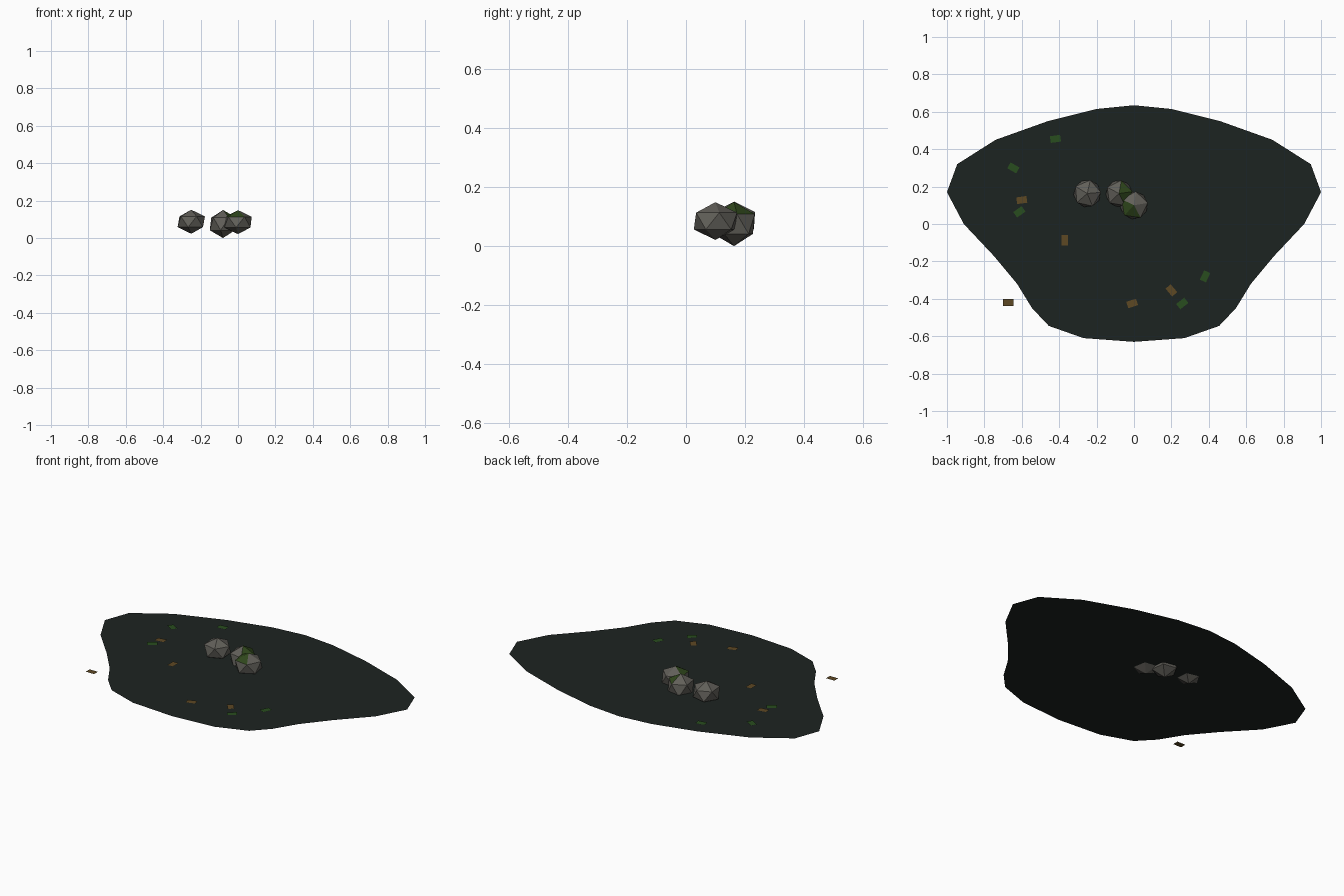
import bpy, bmesh
from math import radians
from mathutils import Matrix, Vector

if "Cube" in bpy.data.objects:
    bpy.data.objects.remove(bpy.data.objects["Cube"])


def material(name, rgb):
    m = bpy.data.materials.new(name)
    m.diffuse_color = (*rgb, 1)
    m.use_nodes = True
    m.node_tree.nodes["Principled BSDF"].inputs["Base Color"].default_value = m.diffuse_color
    return m


WATER = material("dark_water", (0.012, 0.017, 0.015))
STONE = material("stone", (0.12, 0.115, 0.10))
MOSS = material("moss", (0.03, 0.065, 0.012))
GREEN = material("green_leaf", (0.022, 0.075, 0.013))
BROWN = material("brown_leaf", (0.11, 0.065, 0.017))


def finish(bm, name, mats):
    me = bpy.data.meshes.new(name)
    bm.to_mesh(me)
    bm.free()
    for m in mats:
        me.materials.append(m)
    ob = bpy.data.objects.new(name, me)
    bpy.context.collection.objects.link(ob)
    return ob


# Water surface: one flat sheet from a mirrored half outline
half = [(0, 0.635), (0.2, 0.615), (0.46, 0.55), (0.74, 0.45), (0.945, 0.32),
        (1, 0.17), (0.91, 0), (0.75, -0.17), (0.625, -0.32), (0.545, -0.45),
        (0.455, -0.545), (0.27, -0.61), (0, -0.63)]
outline = half + [(-x, y) for x, y in half[-2:0:-1]]
bm = bmesh.new()
bm.faces.new([bm.verts.new((x, y, 0.053)) for x, y in reversed(outline)])
finish(bm, "water_surface", [WATER])


# Rocks: squashed icosahedra, some facets mossy
def rock(name, loc, r, rz, turn, moss_dirs=()):
    bm = bmesh.new()
    bmesh.ops.create_icosphere(bm, subdivisions=1, radius=1)
    bm.transform(Matrix.Translation(loc) @ Matrix.Diagonal((r, r, rz, 1))
                 @ Matrix.Rotation(radians(turn), 4, 'Z'))
    bm.normal_update()
    for d in moss_dirs:
        max(bm.faces, key=lambda f: f.normal.dot(Vector(d))).material_index = 1
    finish(bm, name, [STONE, MOSS])


rock("rock_left", (-0.25, 0.163, 0.087), 0.082, 0.064, 5)
rock("rock_middle", (-0.08, 0.163, 0.075), 0.08, 0.075, 80,
     [(0.6, 0.5, 0.6), (0.6, -0.3, 0.7)])
rock("rock_right", (0.0, 0.1, 0.085), 0.083, 0.064, 10,
     [(-0.7, 0.1, 0.7), (-0.4, -0.6, 0.7)])

# Floating leaves: small flat cards (x, y, angle)
leaves = {
    GREEN: [(-0.42, 0.455, 8), (-0.645, 0.30, -30), (-0.613, 0.065, 35),
            (0.38, -0.28, 65), (0.258, -0.425, 38)],
    BROWN: [(-0.6, 0.128, 8), (-0.37, -0.087, 90), (0.2, -0.355, -50),
            (-0.01, -0.425, 18), (-0.673, -0.42, 0)],
}
for mat, spots in leaves.items():
    for i, (x, y, a) in enumerate(spots):
        bm = bmesh.new()
        bmesh.ops.create_grid(bm, x_segments=1, y_segments=1, size=0.5)
        bm.transform(Matrix.Translation((x, y, 0.057))
                     @ Matrix.Rotation(radians(a), 4, 'Z')
                     @ Matrix.Diagonal((0.055, 0.036, 1, 1)))
        finish(bm, f"{mat.name}_{i + 1}", [mat])
